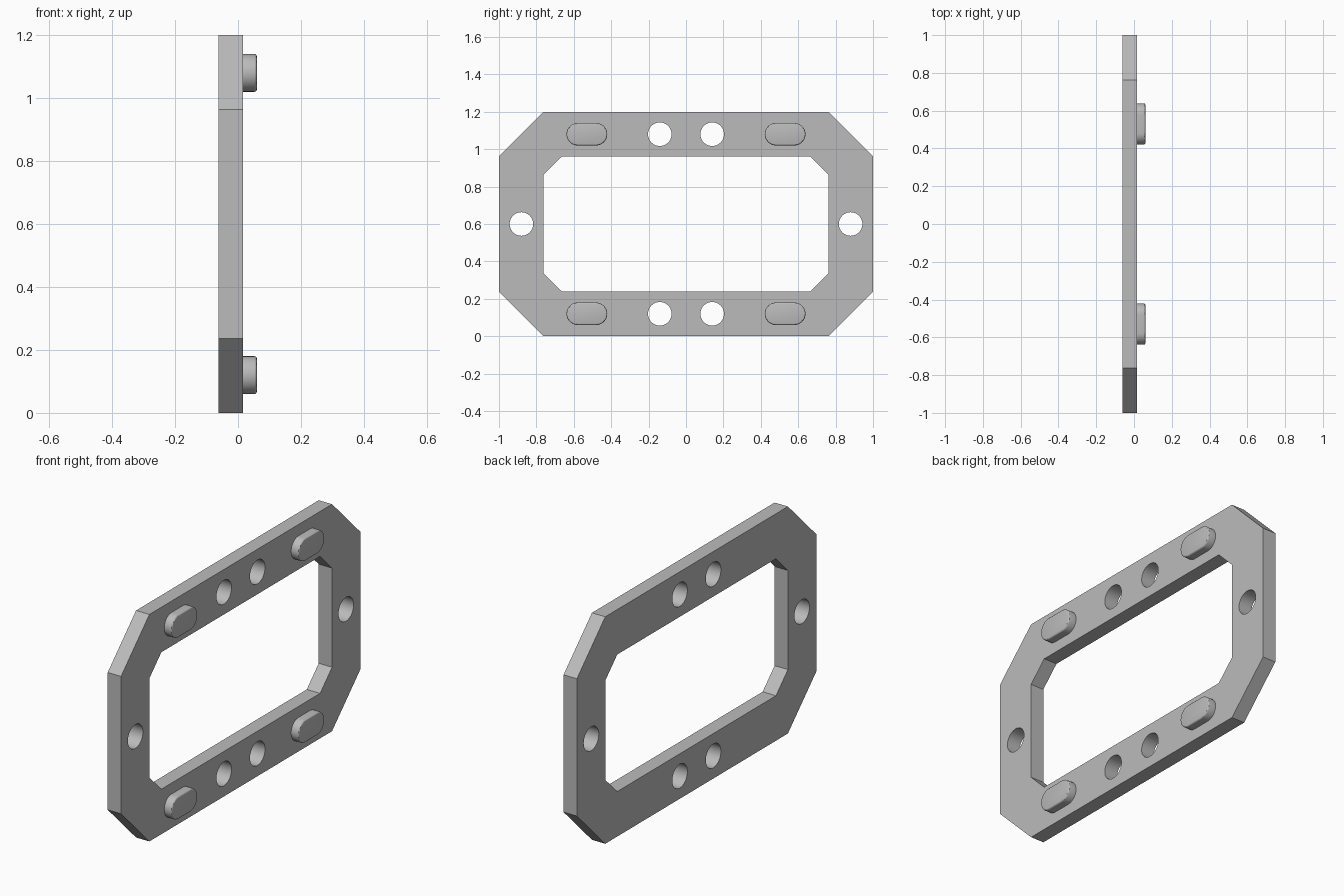
import bpy, bmesh
from math import sin, cos, pi, radians
from mathutils import Matrix

if "Cube" in bpy.data.objects:
    bpy.data.objects.remove(bpy.data.objects["Cube"])

grey = bpy.data.materials.new("plain grey")
grey.use_nodes = True
grey.diffuse_color = (0.5, 0.5, 0.5, 1)
grey.node_tree.nodes["Principled BSDF"].inputs["Base Color"].default_value = (0.5, 0.5, 0.5, 1)

BACK, FACE, TIP = -0.062, 0.016, 0.06
MID = 0.6
ROW = 0.48  # distance of the rails from mid height


def octagon(w, h, c):
    """Rectangle of half size w, h with corners cut by c, counter-clockwise."""
    return [(w, c - h), (w, h - c), (w - c, h), (c - w, h),
            (-w, h - c), (-w, c - h), (c - w, -h), (w - c, -h)]


def circle(cx, cy, r, n=48):
    return [(cx + r * cos(2 * pi * i / n), cy + r * sin(2 * pi * i / n)) for i in range(n)]


def slot(half, r, n=20):
    """Rounded-end outline with straight sides of length 2 * half."""
    pts = []
    for side in (1, -1):
        for i in range(n + 1):
            a = -pi / 2 + pi * i / n
            pts.append((side * (half + r * cos(a)), side * r * sin(a)))
    return pts


def prism(outlines, x0, x1):
    """Fill the outlines in the y-z plane and extrude them along x."""
    bm = bmesh.new()
    edges = []
    for pts in outlines:
        vs = [bm.verts.new((x0, y, z)) for y, z in pts]
        edges += [bm.edges.new((vs[i - 1], vs[i])) for i in range(len(vs))]
    bmesh.ops.triangle_fill(bm, edges=edges, use_beauty=True, normal=(-1, 0, 0))
    bmesh.ops.dissolve_limit(bm, angle_limit=0.01, verts=[], edges=bm.edges[:])
    top = bmesh.ops.extrude_face_region(bm, geom=bm.faces[:], use_keep_orig=True)
    bmesh.ops.translate(bm, vec=(x1 - x0, 0, 0),
                        verts=[g for g in top["geom"] if isinstance(g, bmesh.types.BMVert)])
    bmesh.ops.recalc_face_normals(bm, faces=bm.faces[:])
    return bm


def finish(bm, name, y=0, z=MID):
    mesh = bpy.data.meshes.new(name)
    bm.to_mesh(mesh)
    bm.free()
    mesh.materials.append(grey)
    obj = bpy.data.objects.new(name, mesh)
    obj.matrix_world = Matrix.Translation((0, y, z))
    bpy.context.collection.objects.link(obj)
    bpy.ops.object.select_all(action="DESELECT")
    obj.select_set(True)
    bpy.context.view_layer.objects.active = obj
    bpy.ops.object.shade_smooth_by_angle(angle=radians(30))


# Flat frame with cut corners, a window and six round holes
holes = [(s * 0.14, t * ROW) for s in (-1, 1) for t in (-1, 1)] + [(-0.88, 0), (0.88, 0)]
outlines = [octagon(1, MID, 0.237), octagon(0.763, 0.362, 0.1)]
outlines += [circle(y, z, 0.063) for y, z in holes]
finish(prism(outlines, BACK, FACE), "frame")

# Four rounded locating pegs with softened rims
for side, s in (("left", 1), ("right", -1)):
    for level, t in (("upper", 1), ("lower", -1)):
        bm = prism([slot(0.049, 0.06)], FACE, TIP)
        rim = [e for e in bm.edges if all(v.co.x > TIP - 0.001 for v in e.verts)
               and any(abs(f.normal.x) < 0.5 for f in e.link_faces)]
        bmesh.ops.bevel(bm, geom=rim, offset=0.008, segments=3, profile=0.5, affect="EDGES")
        finish(bm, f"{level}_{side}_peg", s * 0.53, t * ROW + MID)
